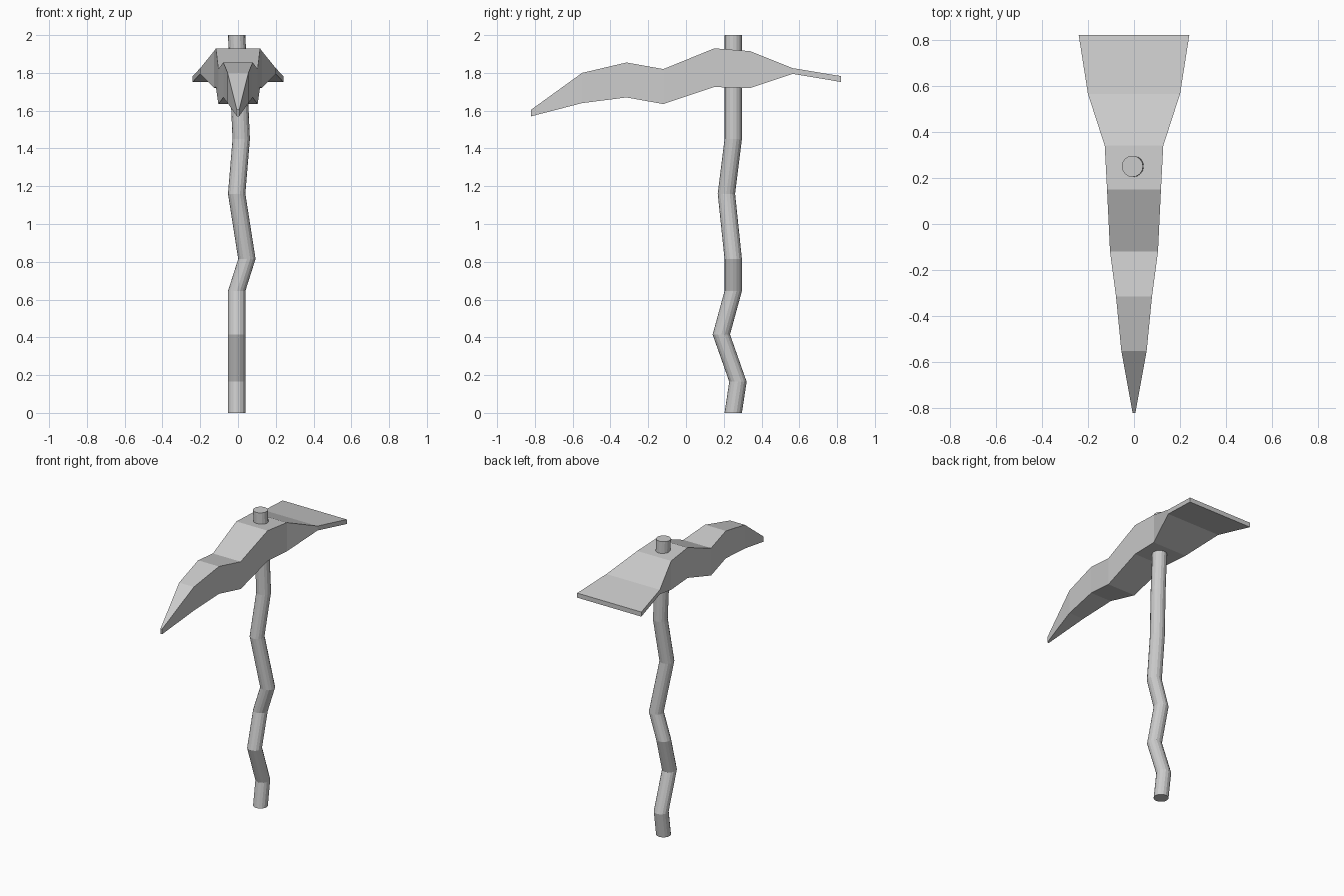
import bpy, math

if "Cube" in bpy.data.objects:
    bpy.data.objects.remove(bpy.data.objects["Cube"])


def loft(name, rings):
    """Skin a closed solid over a list of equal-length rings of points."""
    n = len(rings[0])
    verts = [p for ring in rings for p in ring]
    faces = [list(range(n))[::-1], [len(verts) - n + i for i in range(n)]]
    for k in range(len(rings) - 1):
        for i in range(n):
            j = (i + 1) % n
            faces.append([k * n + i, k * n + j, (k + 1) * n + j, (k + 1) * n + i])
    mesh = bpy.data.meshes.new(name)
    mesh.from_pydata(verts, [], faces)
    obj = bpy.data.objects.new(name, mesh)
    bpy.context.collection.objects.link(obj)
    return obj


# Pick head: y, half width, bottom z, top z from the point to the blade
head = [
    (-0.82, 0.006, 1.57, 1.605),
    (-0.55, 0.055, 1.64, 1.80),
    (-0.315, 0.078, 1.67, 1.855),
    (-0.12, 0.104, 1.635, 1.82),
    (0.15, 0.117, 1.725, 1.93),
    (0.34, 0.127, 1.72, 1.915),
    (0.565, 0.20, 1.795, 1.825),
    (0.82, 0.24, 1.752, 1.783),
]
loft("pick_head", [[(-w, y, lo), (-w, y, hi), (w, y, hi), (w, y, lo)]
                   for y, w, lo, hi in head])

# Crooked handle: level rings of one radius along a bent path
path = [
    (-0.007, 0.25, 0), (-0.007, 0.275, 0.165), (-0.007, 0.187, 0.415),
    (-0.007, 0.25, 0.645), (0.047, 0.25, 0.815), (-0.007, 0.214, 1.16),
    (0.017, 0.25, 1.45), (-0.007, 0.25, 2.0),
]
SIDES, RADIUS = 16, 0.046
loft("handle", [[(x + RADIUS * math.cos(a), y + RADIUS * math.sin(a), z)
                 for a in (2 * math.pi * i / SIDES for i in range(SIDES))]
                for x, y, z in path])
